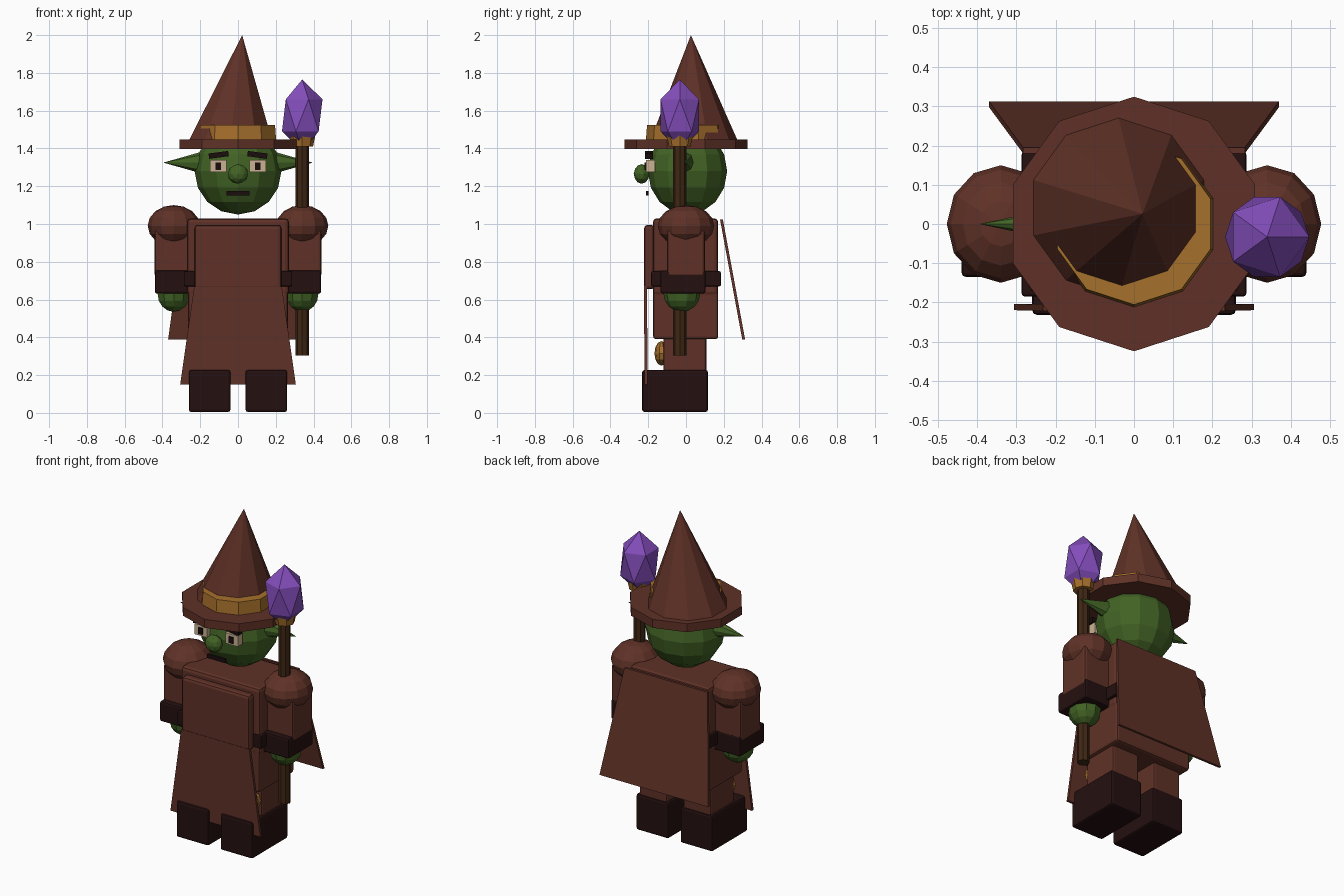
import bpy, bmesh, math
from mathutils import Matrix, Vector

if "Cube" in bpy.data.objects:
    bpy.data.objects.remove(bpy.data.objects["Cube"])


def material(name, rgb):
    m = bpy.data.materials.new(name)
    m.diffuse_color = (*rgb, 1)
    m.use_nodes = True
    m.node_tree.nodes["Principled BSDF"].inputs["Base Color"].default_value = m.diffuse_color
    return m


ROBE = material("robe_brown", (0.115, 0.031, 0.020))
DARK = material("dark_leather", (0.018, 0.005, 0.005))
GREEN = material("skin_green", (0.055, 0.125, 0.018))
GOLD = material("old_gold", (0.38, 0.16, 0.025))
PURPLE = material("crystal_purple", (0.23, 0.075, 0.50))
WOOD = material("staff_wood", (0.050, 0.020, 0.007))
CREAM = material("eye_cream", (0.60, 0.45, 0.29))
BLACK = material("brow_black", (0.010, 0.004, 0.004))


def finish(name, bm, mat, bevel=0):
    bmesh.ops.recalc_face_normals(bm, faces=bm.faces[:])
    me = bpy.data.meshes.new(name)
    bm.to_mesh(me)
    bm.free()
    me.materials.append(mat)
    ob = bpy.data.objects.new(name, me)
    bpy.context.collection.objects.link(ob)
    if bevel:
        b = ob.modifiers.new("soft_edges", "BEVEL")
        b.width = bevel
        b.segments = 2
    return ob


def box(name, lo, hi, mat, bevel=0, tilt=0):
    """Box between two corners, optionally tilted around y."""
    lo, hi = Vector(lo), Vector(hi)
    size = hi - lo
    bm = bmesh.new()
    bmesh.ops.create_cube(bm, size=1, matrix=Matrix.Translation((lo + hi) / 2)
                          @ Matrix.Rotation(tilt, 4, "Y")
                          @ Matrix.Diagonal((*size, 1)))
    return finish(name, bm, mat, bevel)


def ball(name, centre, radii, mat, segs=12, rings=8):
    bm = bmesh.new()
    bmesh.ops.create_uvsphere(bm, u_segments=segs, v_segments=rings, radius=1,
                              matrix=Matrix.Translation(centre) @ Matrix.Diagonal((*radii, 1)))
    return finish(name, bm, mat)


def gem(name, centre, radii, mat, level):
    bm = bmesh.new()
    bmesh.ops.create_icosphere(bm, subdivisions=level, radius=1,
                               matrix=Matrix.Translation(centre) @ Matrix.Diagonal((*radii, 1)))
    return finish(name, bm, mat)


def cone(name, a, b, ra, rb, sides, mat, start=0.0):
    """Vertical cone or drum; the two ends may have different centres."""
    bm = bmesh.new()

    def ring(c, r):
        if r == 0:
            return [bm.verts.new(c)]
        return [bm.verts.new((c[0] + r * math.cos(start + 2 * math.pi * i / sides),
                              c[1] + r * math.sin(start + 2 * math.pi * i / sides), c[2]))
                for i in range(sides)]
    low, top = ring(a, ra), ring(b, rb)
    bm.faces.new(low)
    if rb:
        bm.faces.new(top)
    for i in range(sides):
        j = (i + 1) % sides
        bm.faces.new([low[i], low[j]] + ([top[j], top[i]] if rb else top))
    return finish(name, bm, mat)


def sheet(name, top, bottom, thick, mat):
    """Flared cloth sheet; top and bottom are (half width, y, z)."""
    bm = bmesh.new()
    vs = []
    for w, y, z in (top, bottom):
        for sx, dy in ((-1, 0), (1, 0), (1, thick), (-1, thick)):
            vs.append(bm.verts.new((sx * w, y + dy, z)))
    bm.faces.new(vs[:4])
    bm.faces.new(vs[4:])
    for i in range(4):
        j = (i + 1) % 4
        bm.faces.new((vs[i], vs[j], vs[4 + j], vs[4 + i]))
    return finish(name, bm, mat)


# body and robe
box("torso", (-.27, -.175, .62), (.27, .17, 1.03), ROBE, .02)
box("skirt", (-.265, -.174, .39), (.265, .17, .66), ROBE, .015)
box("belt", (-.287, -.185, .67), (.287, .185, .75), DARK, .008)
box("chest_panel", (-.23, -.222, .655), (.23, -.165, .995), ROBE, .018)
sheet("front_apron", (.232, -.222, .67), (.306, -.22, .15), .016, ROBE)
sheet("cape", (.283, .18, 1.025), (.37, .298, .388), .015, ROBE)

# limbs, mirrored left and right
for side, s in (("left", -1), ("right", 1)):
    def pair(x0, x1):
        return min(s * x0, s * x1), max(s * x0, s * x1)
    a, b = pair(.04, .26)
    box(side + "_boot", (a, -.232, .005), (b, .116, .227), DARK, .012)
    a, b = pair(.055, .245)
    box(side + "_leg", (a, -.12, .2), (b, .108, .41), ROBE, .012)
    ball(side + "_knee_pad", (s * .155, -.13, .315), (.09, .037, .065), GOLD, 10, 6)
    a, b = pair(.25, .442)
    box(side + "_sleeve", (a, -.1, .72), (b, .1, .97), ROBE, .015)
    a, b = pair(.228, .44)
    box(side + "_cuff", (a, -.135, .632), (b, .103, .755), DARK, .01)
    ball(side + "_shoulder", (s * .34, 0, .99), (.138, .15, .11), ROBE)
    ball(side + "_hand", (s * .34, -.022, .63), (.09, .097, .095), GREEN, 10, 8)

    # ears point sideways with an upward tilt
    ear = cone(side + "_ear", (0, 0, 0), (0, 0, .24), .068, 0, 8, GREEN)
    ear.data.transform(Matrix.Translation((s * .155, 0, 1.325))
                       @ Matrix.Rotation(s * math.pi / 2, 4, "Y")
                       @ Matrix.Diagonal((1, .75, 1, 1)))

    # eyes and brows
    a, b = pair(.062, .147)
    box(side + "_eye", (a, -.212, 1.275), (b, -.165, 1.34), CREAM)
    a, b = pair(.09, .118)
    box(side + "_pupil", (a, -.219, 1.287), (b, -.211, 1.326), BLACK)
    a, b = pair(.05, .155)
    box(side + "_brow", (a, -.218, 1.352), (b, -.175, 1.38), BLACK, 0, s * .13)

# head
ball("head", (0, .008, 1.28), (.23, .21, .23), GREEN)
gem("nose", (0, -.235, 1.265), (.055, .042, .052), GREEN, 2)
box("mouth", (-.062, -.212, 1.151), (.062, -.198, 1.175), BLACK)

# hat
q = math.pi / 2
cone("hat_brim", (0, 0, 1.396), (0, 0, 1.448), .325, .325, 10, ROBE, q)
cone("hat_band", (0, 0, 1.448), (0, 0, 1.525), .212, .206, 10, GOLD, q)
cone("hat_cone", (-.04, .042, 1.44), (.022, .026, 2.0), .232, 0, 10, ROBE, q)

# staff
cone("staff_pole", (.34, -.033, .305), (.34, -.033, 1.43), .035, .035, 8, WOOD)
cone("staff_collar", (.34, -.033, 1.41), (.34, -.033, 1.49), .057, .074, 8, GOLD)
gem("staff_crystal", (.34, -.033, 1.575), (.12, .12, .19), PURPLE, 1)
